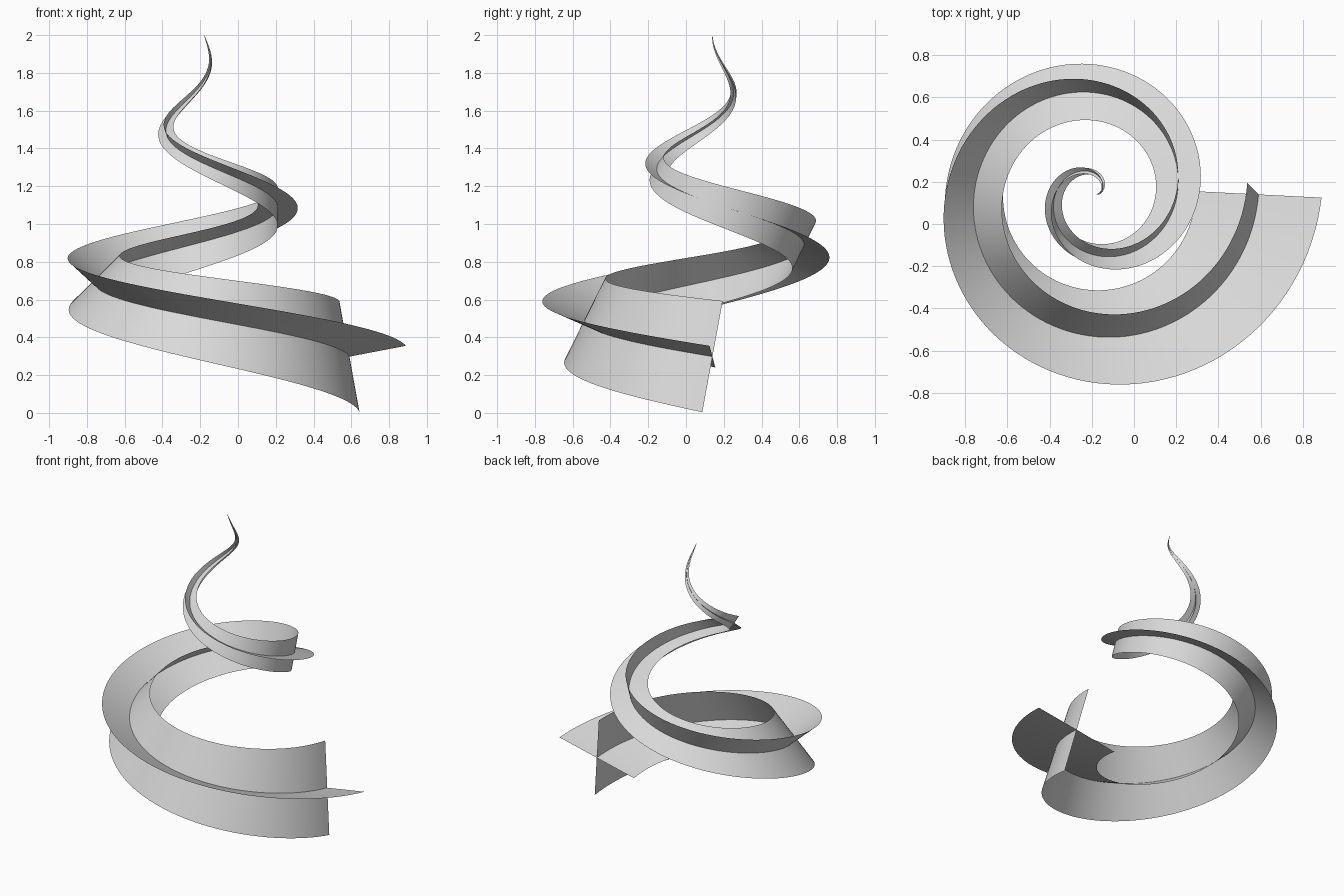
import bpy, bmesh, math
from mathutils import Vector

cube = bpy.data.objects.get("Cube")
if cube:
    bpy.data.objects.remove(cube, do_unlink=True)

STEPS = 240
TURNS = 2
RADIUS = 0.77
HALF_WIDTH = 0.304
AXIS = Vector((-0.18, 0.14, 0))

grey = bpy.data.materials.new("light grey")
grey.use_nodes = True
grey.diffuse_color = (0.7, 0.7, 0.7, 1)
grey.node_tree.nodes["Principled BSDF"].inputs["Base Color"].default_value = (0.7, 0.7, 0.7, 1)


def spine(t):
    """Shrinking clockwise spiral that climbs to the tip."""
    angle = -math.tau * TURNS * t
    r = RADIUS * (1 - t)
    z = 0.298 + 1.622 * t + 0.08 * t ** 5
    return AXIS + Vector((r * math.cos(angle), r * math.sin(angle), z))


def half_width(t):
    """Taper from the wide base to a pointed tip."""
    u = 1 - t
    return HALF_WIDTH * (0.93 * u ** 1.7 + 0.07 * math.sqrt(u))


def tangent(t):
    e = 0.0005
    return (spine(min(t + e, 1)) - spine(max(t - e, 0))).normalized()


# Carry the cross-section along the spine without extra twist
frames = []
direction = tangent(0)
side = Vector((0.29, -0.04, 0.06))
for i in range(STEPS + 1):
    t = i / STEPS
    new_direction = tangent(t)
    side.rotate(direction.rotation_difference(new_direction))
    direction = new_direction
    side = (side - direction * side.dot(direction)).normalized()
    frames.append((spine(t), side.copy(), direction.cross(side), half_width(t)))


def ribbon(name, axis):
    """Thin blade through the spine; axis picks its cross direction."""
    bm = bmesh.new()
    rows = []
    for frame in frames:
        centre, width = frame[0], frame[3]
        rows.append([bm.verts.new(centre + frame[axis] * width * k) for k in (-1, 0, 1)])
    for a, b in zip(rows, rows[1:]):
        for k in range(2):
            bm.faces.new((a[k], a[k + 1], b[k + 1], b[k])).smooth = True
    bmesh.ops.remove_doubles(bm, verts=bm.verts, dist=0.00001)
    mesh = bpy.data.meshes.new(name)
    bm.to_mesh(mesh)
    bm.free()
    mesh.materials.append(grey)
    obj = bpy.data.objects.new(name, mesh)
    bpy.context.collection.objects.link(obj)
    return obj


# Two crossing blades
ribbon("flat_ribbon", 1)
ribbon("upright_ribbon", 2)
